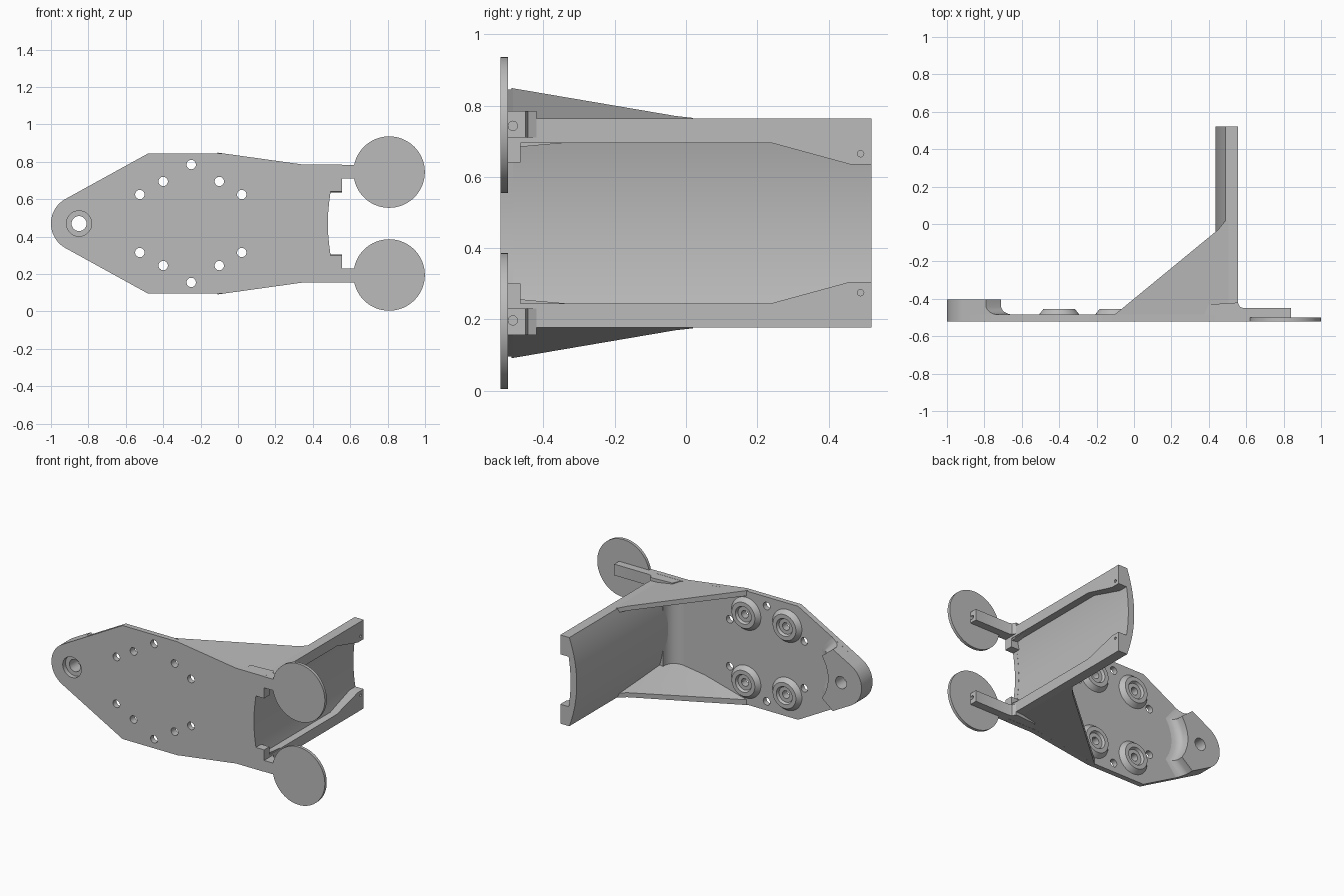
import bpy, bmesh, math
from mathutils import Vector

cube = bpy.data.objects.get("Cube")
if cube:
    bpy.data.objects.remove(cube, do_unlink=True)

MID = 0.47            # height of the symmetry plane
FRONT, BACK = -0.52, -0.485   # faces of the main plate

grey = bpy.data.materials.new("plain grey")
grey.use_nodes = True
COLOUR = (0.5, 0.5, 0.5, 1)
grey.diffuse_color = COLOUR
grey.node_tree.nodes["Principled BSDF"].inputs["Base Color"].default_value = COLOUR


def finish(name, bm, mirror=False):
    """Turn a bmesh into an object, optionally doubled across the middle height."""
    if mirror:
        copy = bmesh.ops.duplicate(bm, geom=bm.verts[:] + bm.edges[:] + bm.faces[:])
        for v in copy["geom"]:
            if isinstance(v, bmesh.types.BMVert):
                v.co.z = 2 * MID - v.co.z
    bmesh.ops.recalc_face_normals(bm, faces=bm.faces[:])
    mesh = bpy.data.meshes.new(name)
    bm.to_mesh(mesh)
    bm.free()
    mesh.materials.append(grey)
    ob = bpy.data.objects.new(name, mesh)
    bpy.context.collection.objects.link(ob)
    return ob


def loft(bm, rings, closed=False):
    """Skin a list of equal point rings; cap the ends unless closed."""
    loops = [[bm.verts.new(p) for p in r] for r in rings]
    n = len(loops[0])
    pairs = list(zip(loops, loops[1:]))
    if closed:
        pairs.append((loops[-1], loops[0]))
    else:
        bm.faces.new(loops[0])
        bm.faces.new(loops[-1])
    for a, b in pairs:
        for i in range(n):
            j = (i + 1) % n
            bm.faces.new((a[i], a[j], b[j], b[i]))


PLACE = {"x": lambda p, d: (d, p[0], p[1]),
         "y": lambda p, d: (p[0], d, p[1]),
         "z": lambda p, d: (p[0], p[1], d)}


def prism(name, pts, a, b, axis, mirror=False):
    bm = bmesh.new()
    loft(bm, [[PLACE[axis](p, d) for p in pts] for d in (a, b)])
    return finish(name, bm, mirror)


def circle(u, v, r, n=40):
    return [(u + r * math.cos(2 * math.pi * i / n),
             v + r * math.sin(2 * math.pi * i / n)) for i in range(n)]


def cut(ob, holes):
    """Subtract round holes given as (u, v, radius, from, to, axis)."""
    bm = bmesh.new()
    for u, v, r, a, b, axis in holes:
        loft(bm, [[PLACE[axis](p, d) for p in circle(u, v, r, 28)] for d in (a, b)])
    tool = finish("hole_cutter", bm)
    tool.hide_render = True
    mod = ob.modifiers.new("holes", "BOOLEAN")
    mod.operation, mod.solver, mod.object = "DIFFERENCE", "EXACT", tool
    bpy.context.view_layer.objects.active = ob
    bpy.ops.object.modifier_apply(modifier=mod.name)
    bpy.data.objects.remove(tool, do_unlink=True)


def both(pts):
    """Points plus their reflection, running back the other way."""
    return pts + [(x, 2 * MID - z) for x, z in reversed(pts) if z != MID]


# Main plate with rounded nose and notched rear edge
EYE = (-0.85, MID)
nose = []
for i in range(13):
    a = math.radians(180 - 61.4 * i / 12)
    nose.append((EYE[0] + 0.15 * math.cos(a), MID + 0.15 * math.sin(a)))
notch = [(0.555, 0.64), (0.495, 0.64), (0.487, 0.58), (0.482, 0.525), (0.48, MID)]
half = nose + [(-0.48, 0.845), (-0.08, 0.845), (0.35, 0.785), (0.555, 0.785)] + notch
plate = prism("main_plate", both(half), FRONT, BACK, "y")

bolts = [(-0.525, 0.625), (-0.40, 0.695), (-0.25, 0.785), (-0.10, 0.695), (0.02, 0.625)]
eye_holes = [(*EYE, 0.04, -0.6, -0.3, "y"), (*EYE, 0.068, -0.6, -0.49, "y")]
bolt_holes = [(x, z, 0.025, -0.6, -0.4, "y") for x, z in both(bolts)]
cut(plate, eye_holes[:1] + bolt_holes)
cut(plate, eye_holes[1:])

# Thick nose block blending into the plate
rings = []
for y, off in [(FRONT, 0.06), (BACK, 0.06), (-0.48, 0.036), (-0.471, 0.018),
               (-0.459, 0.006), (-0.445, 0), (-0.405, 0)]:
    side = nose + [(-0.79 + off, 0.674 + 0.544 * off)]
    side += [(-0.71 + off, 0.61), (-0.735 + off, 0.565), (-0.75 + off, 0.52), (-0.757 + off, MID)]
    rings.append([(x, y, z) for x, z in both(side)])
bm = bmesh.new()
loft(bm, rings)
block = finish("nose_block", bm)
cut(block, eye_holes[:1])
cut(block, eye_holes[1:])

# Raised bolt bosses with recessed centres
bm = bmesh.new()
profile = [(0.025, -0.49), (0.108, -0.49), (0.108, BACK), (0.085, -0.455),
           (0.058, -0.455), (0.05, -0.472), (0.025, -0.472)]
for x, z in (bolts[1], bolts[3]):
    loft(bm, [[(p[0], y, p[1]) for p in circle(x, z, r, 36)] for r, y in profile], closed=True)
finish("bolt_bosses", bm, mirror=True)


# Curved rear wall
def outer(z):
    return 0.435 + 0.055 * ((z - MID) / 0.295) ** 2


def inner(z):
    return 0.48 + 0.015 * ((z - MID) / 0.17) ** 2


heights = [MID + 0.293 * (i / 12 - 1) for i in range(25)]
section = [(outer(z), z) for z in heights] + [(inner(z), z) for z in reversed(heights)]
prism("curved_wall", section, FRONT, 0.52, "y")

# Flanges along the wall, with front lugs and flared rear ends
flange = prism("wall_flanges", [(FRONT, 0.763), (0.52, 0.763), (0.52, 0.635), (0.46, 0.635),
                                (0.24, 0.695), (-0.465, 0.695), (-0.465, 0.64), (FRONT, 0.64)],
               0.492, 0.555, "x", mirror=True)
cut(flange, [(y, MID + s * 0.195, 0.009, 0.52, 0.6, "x") for y in (-0.495, 0.49) for s in (1, -1)])

# Sloping side gussets, thicker toward the plate
bm = bmesh.new()
corners = [(-0.11, -0.49, 0.035), (0.45, -0.03, 0.03), (0.49, 0.02, 0.03),
           (0.55, 0.02, 0.03), (0.55, -0.49, 0.075), (0.2, -0.49, 0.075)]


def top(x):
    return 0.845 - 0.14 * (x + 0.08)


loft(bm, [[(x, y, top(x)) for x, y, t in corners],
          [(x, y, top(x) - t) for x, y, t in corners]])
bmesh.ops.triangulate(bm, faces=[f for f in bm.faces if len(f.verts) > 4])
finish("side_gussets", bm, mirror=True)

# Rounded inner corner between plate and wall
R = 0.09
cx, cy = 0.445 - R, BACK + R
fillet = [(cx + R * math.sin(a), cy - R * math.cos(a))
          for a in (math.pi / 2 * i / 8 for i in range(9))]
prism("inner_corner_fillet", fillet + [(0.475, cy), (0.475, -0.5), (cx, -0.5)],
      0.2, 2 * MID - 0.2, "z")

# Arms reaching out to the discs
arms = prism("disc_arms", [(0.36, FRONT), (0.84, FRONT), (0.84, -0.45), (0.585, -0.45),
                           (0.566, -0.443), (0.555, -0.42), (0.40, -0.43)],
             0.71, 0.784, "z", mirror=True)
cut(arms, [(-0.486, MID + s * 0.273, 0.013, 0.79, 0.9, "x") for s in (1, -1)])

# Round end discs
prism("end_discs", circle(0.808, 0.745, 0.191, 64), FRONT, -0.5, "y", mirror=True)

# Smooth curved faces, keep the edges crisp
bpy.ops.object.select_all(action="DESELECT")
for ob in bpy.context.collection.objects:
    if ob.type == "MESH" and grey.name in ob.data.materials:
        ob.select_set(True)
        bpy.context.view_layer.objects.active = ob
bpy.ops.object.shade_smooth_by_angle(angle=math.radians(30))
